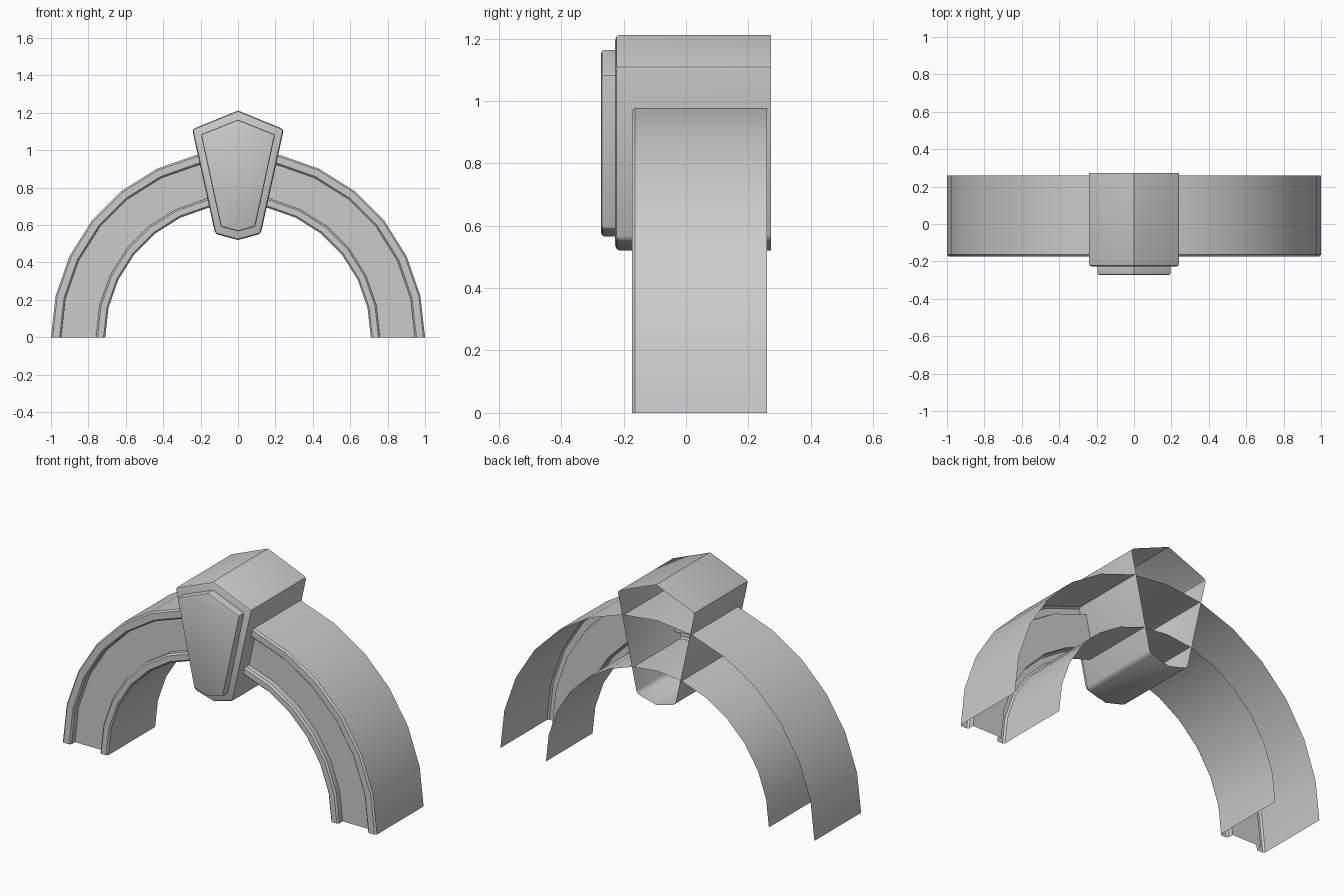
import bpy, bmesh
from math import sin, cos, pi, radians

if "Cube" in bpy.data.objects:
    bpy.data.objects.remove(bpy.data.objects["Cube"])


def finish(name, bm):
    bmesh.ops.recalc_face_normals(bm, faces=bm.faces[:])
    mesh = bpy.data.meshes.new(name)
    bm.to_mesh(mesh)
    bm.free()
    ob = bpy.data.objects.new(name, mesh)
    bpy.context.collection.objects.link(ob)
    bpy.ops.object.select_all(action='DESELECT')
    bpy.context.view_layer.objects.active = ob
    ob.select_set(True)
    bpy.ops.object.shade_smooth_by_angle(angle=radians(30))
    return ob


def shield(name, half, y_front, y_back, bevel):
    """Open-backed wedge from a half outline (apex to foot), mirrored in x."""
    outline = half + [(-x, z) for x, z in half[-2:0:-1]]
    bm = bmesh.new()
    front = [bm.verts.new((x, y_front, z)) for x, z in outline]
    back = [bm.verts.new((x, y_back, z)) for x, z in outline]
    bm.faces.new(front)
    n = len(outline)
    for i in range(n):
        j = (i + 1) % n
        bm.faces.new((front[i], back[i], back[j], front[j]))
    bmesh.ops.recalc_face_normals(bm, faces=bm.faces[:])
    # round the front rim and the shoulder and foot corners
    edges = [e for e in bm.edges
             if len(e.link_faces) == 2 and e.calc_face_angle() > radians(50)]
    bmesh.ops.bevel(bm, geom=edges, offset=bevel, segments=2, profile=0.5,
                    affect='EDGES', clamp_overlap=True)
    return finish(name, bm)


# Arch: channel profile (radius, y), open at the back, swept through a half circle
R_OUT, R_IN, Y_BACK, Y_RIM, Y_PANEL, C = 1.0, 0.71, 0.26, -0.173, -0.133, 0.009
profile = [
    (R_OUT, Y_BACK), (R_OUT, Y_RIM + C), (R_OUT - C, Y_RIM),
    (0.945 + C, Y_RIM), (0.945, Y_RIM + C), (0.945, Y_PANEL),
    (0.76, Y_PANEL), (0.76, Y_RIM + C), (0.76 - C, Y_RIM),
    (R_IN + C, Y_RIM), (R_IN, Y_RIM + C), (R_IN, Y_BACK),
]
SEGMENTS = 14
bm = bmesh.new()
rings = []
for k in range(SEGMENTS + 1):
    a = pi * k / SEGMENTS
    rings.append([bm.verts.new((r * cos(a), y, r * sin(a))) for r, y in profile])
for a, b in zip(rings, rings[1:]):
    for i in range(len(profile) - 1):
        bm.faces.new((a[i], a[i + 1], b[i + 1], b[i]))
finish("arch", bm)

# Keystone block and its raised front plate
shield("keystone", [(0, 1.212), (0.245, 1.112), (0.122, 0.553), (0, 0.52)],
       -0.227, 0.272, 0.016)
shield("keystone_plate", [(0, 1.163), (0.198, 1.084), (0.092, 0.591), (0, 0.566)],
       -0.272, -0.226, 0.010)
